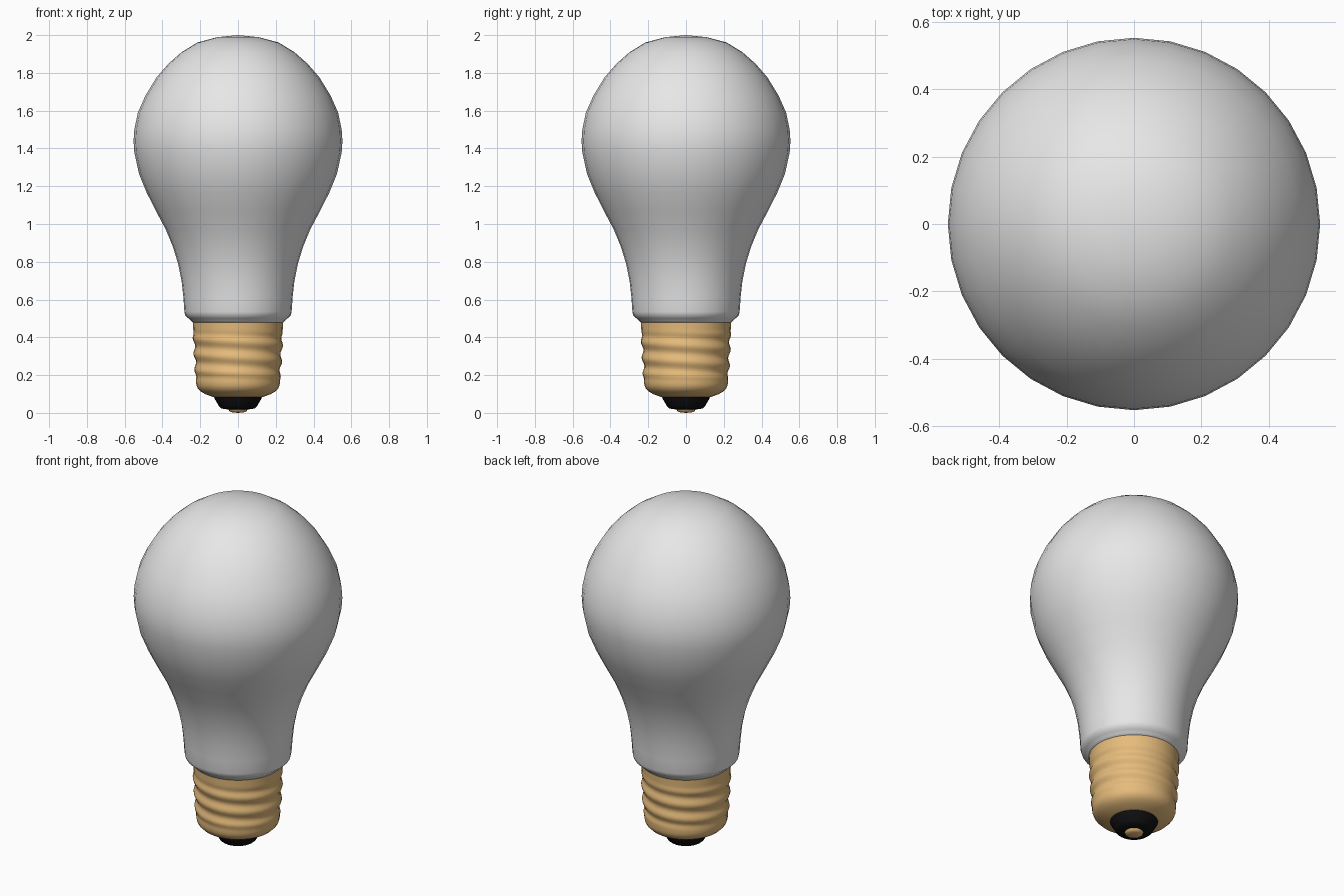
import bpy, bmesh, math

if "Cube" in bpy.data.objects:
    bpy.data.objects.remove(bpy.data.objects["Cube"])

SIDES = 32


def material(name, rgb):
    m = bpy.data.materials.new(name)
    m.diffuse_color = (*rgb, 1)
    m.use_nodes = True
    m.node_tree.nodes["Principled BSDF"].inputs["Base Color"].default_value = m.diffuse_color
    return m


def lathe(name, profile, mat, sides=SIDES, ripple=None, angle=40):
    """Revolve (radius, height) points, top to bottom, around z."""
    bm = bmesh.new()
    rings = []
    for r, z in profile:
        if r == 0:
            rings.append([bm.verts.new((0, 0, z))] * sides)
            continue
        ring = []
        for i in range(sides):
            a = 2 * math.pi * i / sides
            rr = r + (ripple(z, a) if ripple else 0)
            ring.append(bm.verts.new((rr * math.cos(a), rr * math.sin(a), z)))
        rings.append(ring)
    for up, low in zip(rings, rings[1:]):
        for i in range(sides):
            j = (i + 1) % sides
            quad = list(dict.fromkeys((up[i], low[i], low[j], up[j])))
            bm.faces.new(quad)
    bmesh.ops.recalc_face_normals(bm, faces=bm.faces)
    me = bpy.data.meshes.new(name)
    bm.to_mesh(me)
    bm.free()
    me.materials.append(mat)
    ob = bpy.data.objects.new(name, me)
    bpy.context.collection.objects.link(ob)
    bpy.ops.object.select_all(action='DESELECT')
    ob.select_set(True)
    bpy.context.view_layer.objects.active = ob
    bpy.ops.object.shade_smooth_by_angle(angle=math.radians(angle))
    return ob


frosted = material("frosted_glass", (0.8, 0.8, 0.8))
brass = material("brass", (0.79, 0.50, 0.2))
black = material("black_insulator", (0.005, 0.005, 0.006))

# Glass envelope: round crown, tapering neck, rolled lower lip
lathe("glass_bulb", [
    (0, 2.0), (0.11, 1.989), (0.215, 1.961), (0.30, 1.909), (0.37, 1.847),
    (0.432, 1.775), (0.49, 1.68), (0.53, 1.59), (0.549, 1.50), (0.553, 1.44),
    (0.549, 1.38), (0.524, 1.265), (0.483, 1.165), (0.435, 1.07),
    (0.382, 0.97), (0.345, 0.88), (0.317, 0.79), (0.299, 0.70),
    (0.289, 0.61), (0.284, 0.535), (0.279, 0.515), (0.262, 0.50),
    (0.248, 0.488), (0.240, 0.478), (0.20, 0.478)], frosted, angle=60)


# Screw cap with a helical thread that fades out at both ends
def thread(z, a):
    fade = max(0, min(1, (z - 0.17) / 0.04, (0.435 - z) / 0.04))
    return 0.006 * fade * math.cos(2 * math.pi * ((z - 0.355) / 0.085) + a)


wall = [(0.222 + 0.017 * (k / 32), 0.16 + 0.32 * k / 32) for k in range(32, -1, -1)]
lathe("screw_cap", [(0, 0.48)] + wall + [
    (0.220, 0.145), (0.212, 0.128), (0.196, 0.112), (0.17, 0.098),
    (0.14, 0.087), (0.12, 0.081), (0, 0.081)], brass, ripple=thread, angle=50)

# Black insulator and end contact
lathe("insulator", [(0, 0.086), (0.127, 0.084), (0.122, 0.072), (0.098, 0.031),
                    (0.088, 0.023), (0.05, 0.018), (0, 0.018)], black)
lathe("end_contact", [(0, 0.025), (0.05, 0.02), (0.047, 0.01), (0.032, 0.003),
                      (0, 0.0)], brass, angle=60)
